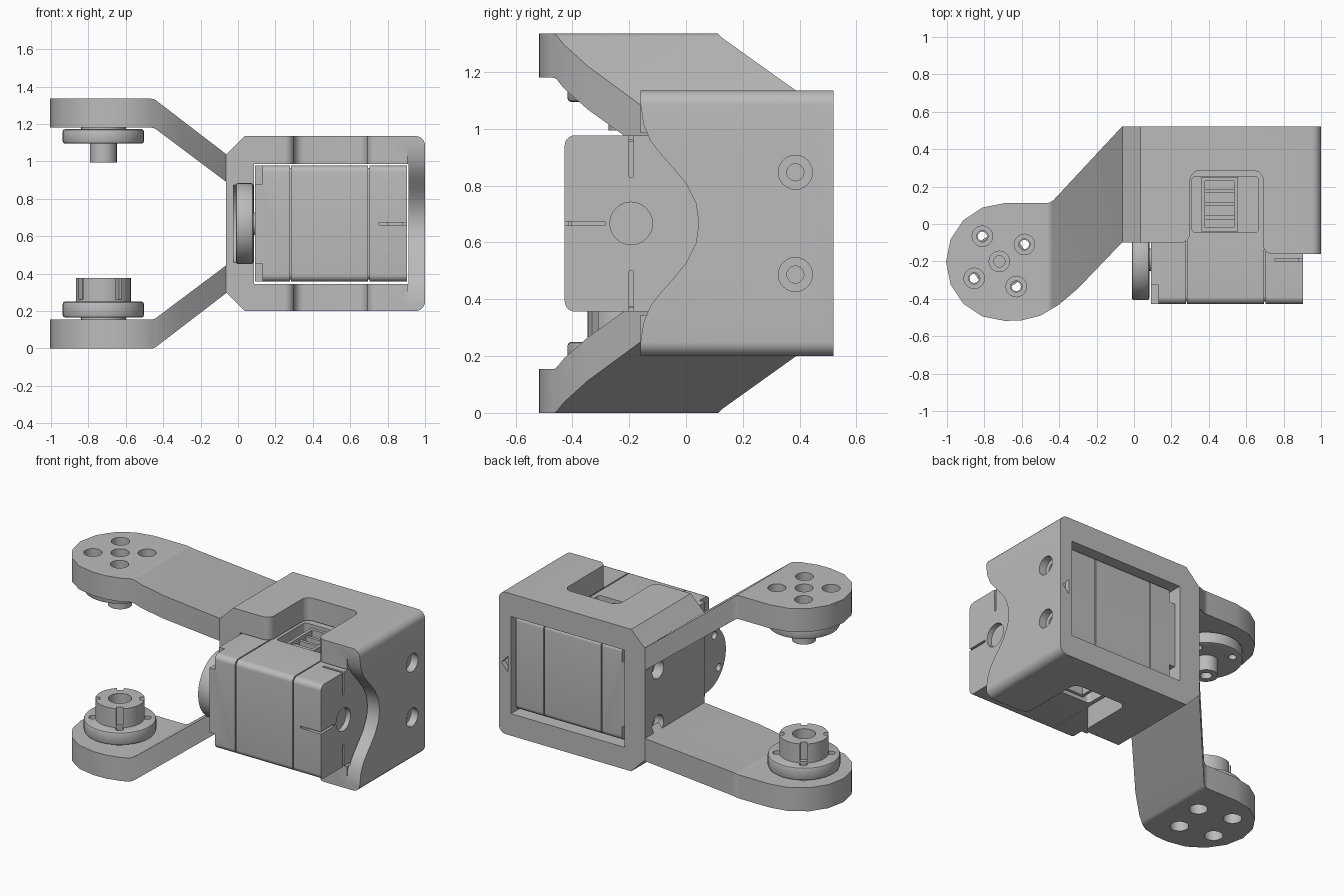
import bpy, bmesh, math
from mathutils import Vector

if "Cube" in bpy.data.objects:
    bpy.data.objects.remove(bpy.data.objects["Cube"], do_unlink=True)

grey = bpy.data.materials.new("light grey")
grey.use_nodes = True
colour = (0.5, 0.5, 0.5, 1)
grey.diffuse_color = colour
grey.node_tree.nodes["Principled BSDF"].inputs["Base Color"].default_value = colour

MID = 0.667        # height of the mirror plane
HORN = (-0.72, -0.2)
HOLE_ANGLES = [math.radians(34 + 90 * i) for i in range(4)]


def place(axis, u, v, w):
    return {"x": (w, u, v), "y": (u, w, v), "z": (u, v, w)}[axis]


def prism(name, points, axis, a, b):
    """Extrude a 2D outline along an axis from a to b."""
    bm = bmesh.new()
    rings = [[bm.verts.new(place(axis, p[0], p[1], w)) for p in points] for w in (a, b)]
    bm.faces.new(rings[0])
    bm.faces.new(rings[1])
    n = len(points)
    for i in range(n):
        j = (i + 1) % n
        bm.faces.new((rings[0][i], rings[0][j], rings[1][j], rings[1][i]))
    bmesh.ops.recalc_face_normals(bm, faces=bm.faces)
    mesh = bpy.data.meshes.new(name)
    bm.to_mesh(mesh)
    bm.free()
    mesh.materials.append(grey)
    obj = bpy.data.objects.new(name, mesh)
    bpy.context.scene.collection.objects.link(obj)
    return obj


def rounded(points, steps=5):
    """Round each corner given as (u, v, radius)."""
    out = []
    for i, p in enumerate(points):
        c = Vector(p[:2])
        r = p[2] if len(p) > 2 else 0
        if not r:
            out.append(tuple(c))
            continue
        before = (Vector(points[i - 1][:2]) - c).normalized()
        after = (Vector(points[(i + 1) % len(points)][:2]) - c).normalized()
        half = before.angle(after) / 2
        centre = c + (before + after).normalized() * (r / math.sin(half))
        s = c + before * (r / math.tan(half)) - centre
        e = c + after * (r / math.tan(half)) - centre
        for k in range(steps + 1):
            out.append(tuple(centre + s.lerp(e, k / steps).normalized() * r))
    return out


def rect(u0, u1, v0, v1, r=0):
    return rounded([(u0, v0, r), (u1, v0, r), (u1, v1, r), (u0, v1, r)])


def circle(u, v, r, n=24):
    return [(u + r * math.cos(2 * math.pi * i / n), v + r * math.sin(2 * math.pi * i / n))
            for i in range(n)]


def boolean(obj, other, operation="DIFFERENCE"):
    mod = obj.modifiers.new("cut", "BOOLEAN")
    mod.operation, mod.solver, mod.object = operation, "EXACT", other
    bpy.context.view_layer.objects.active = obj
    bpy.ops.object.modifier_apply(modifier=mod.name)
    bpy.data.objects.remove(other, do_unlink=True)


def cut(obj, points, axis, a, b):
    boolean(obj, prism("cutter", points, axis, a, b))


def bevel(obj, width):
    mod = obj.modifiers.new("bevel", "BEVEL")
    mod.width, mod.segments, mod.limit_method, mod.angle_limit = width, 2, "ANGLE", 1.0
    bpy.context.view_layer.objects.active = obj
    bpy.ops.object.modifier_apply(modifier=mod.name)


def around(u, v, r):
    return [(u + r * math.cos(t), v + r * math.sin(t)) for t in HOLE_ANGLES]


# Bracket frame: a tube open to front and back
frame = prism("bracket_frame", rounded([(-0.065, 0.3), (0.035, 0.2), (1, 0.2, 0.05),
              (1, 1.135, 0.05), (0.035, 1.135), (-0.065, 1.035)]), "y", -0.25, 0.52)
cut(frame, rect(0.085, 0.912, 0.345, 0.985), "y", -0.5, 0.8)
# stepped front edge with the cable notch
cut(frame, rounded([(-0.3, -0.5), (-0.3, -0.1), (0.3, -0.1, 0.05), (0.3, 0.285, 0.05),
                    (0.69, 0.285, 0.05), (0.69, -0.16, 0.05), (1.3, -0.16), (1.3, -0.5)]), "z", -0.5, 2)
# curved front edge of the left wall
curve = [(-0.16, 0.42), (-0.15, 0.35), (-0.125, 0.29), (-0.09, 0.245), (-0.045, 0.195),
         (0, 0.14), (0.035, 0.07), (0.045, 0)]
upper = [(y, MID + h) for y, h in curve]
lower = [(y, MID - h) for y, h in reversed(curve[:-1])]
cut(frame, [(-0.5, MID + 0.42)] + upper + lower + [(-0.5, MID - 0.42)], "x", 0.905, 1.3)
cut(frame, circle(-0.19, MID, 0.228), "x", -0.025, 0.1)
# counterbored screw holes in both side walls
for z in (MID - 0.18, MID + 0.18):
    cut(frame, circle(0.385, z, 0.06), "x", 0.95, 1.2)
    cut(frame, circle(0.385, z, 0.06), "x", -0.3, 0.0)
    cut(frame, circle(0.385, z, 0.03), "x", -0.3, 1.2)
cut(frame, [(0.935, MID - 0.05), (0.935, MID + 0.05), (0.98, MID)], "y", 0.49, 0.6)

# Arms: bent side profile trimmed by the plan outline
side = rounded([(-1.2, 1.18), (-0.45, 1.18, 0.05), (-0.03, 0.865), (-0.03, 1.01),
                (-0.065, 1.04), (-0.45, 1.335, 0.05), (-1.2, 1.335)])
lobe = [(-0.69 + 0.315 * math.cos(t), -0.203 + 0.315 * math.sin(t))
        for t in (math.pi / 2 + math.pi * i / 8 for i in range(9))]
plan = lobe + [(-0.6, -0.515), (-0.5, -0.49), (-0.4, -0.43), (-0.3, -0.345), (-0.065, -0.1),
               (0, -0.1), (0, 0.52), (-0.065, 0.52)] + rounded(
    [(-0.065, 0.52), (-0.445, 0.112, 0.06), (-0.69, 0.112)])[1:-1]
for name, flip in (("upper_arm", False), ("lower_arm", True)):
    arm = prism(name, [(x, 2 * MID - z) if flip else (x, z) for x, z in side], "y", -0.8, 0.8)
    boolean(arm, prism("outline", plan, "z", -0.5, 2), "INTERSECT")
    spots = around(*HORN, 0.162) + ([] if flip else [HORN])
    span = (-0.1, 0.095) if flip else (1.24, 1.5)
    for u, v in spots:
        cut(arm, circle(u, v, 0.055), "z", *span)
        cut(arm, circle(u, v, 0.03), "z", *((-0.1, 0.3) if flip else (1.1, 1.5)))

# Horn discs and hubs
def horn(name, axis, u, v, a, b):
    disc = prism(name, circle(u, v, 0.217, 40), axis, a, b)
    bevel(disc, 0.012)
    for p in around(u, v, 0.162):
        cut(disc, circle(*p, 0.025, 12), axis, a - 0.1, b + 0.1)
    return disc


horn("lower_horn_disc", "z", *HORN, 0.165, 0.25)
prism("lower_horn_spacer", circle(*HORN, 0.12), "z", 0.14, 0.17)
collar = prism("lower_horn_collar", circle(*HORN, 0.147, 40), "z", 0.24, 0.375)
cut(collar, circle(*HORN, 0.07), "z", 0.28, 0.5)
for t in HOLE_ANGLES:
    d, s = Vector((math.cos(t), math.sin(t))), Vector((-math.sin(t), math.cos(t))) * 0.02
    c = Vector(HORN)
    cut(collar, [c + d * 0.12 - s, c + d * 0.2 - s, c + d * 0.2 + s, c + d * 0.12 + s], "z", 0.26, 0.5)

horn("upper_horn_disc", "z", *HORN, 1.095, 1.172)
prism("upper_horn_spacer", circle(*HORN, 0.12), "z", 1.165, 1.19)
hub = prism("upper_horn_hub", circle(*HORN, 0.072), "z", 0.995, 1.1)
cut(hub, circle(*HORN, 0.035), "z", 0.9, 1.05)

horn("motor_horn_disc", "x", -0.19, MID, -0.012, 0.082)
prism("motor_shaft", circle(-0.19, MID, 0.06), "x", 0.0, 0.12)

# Motor body: three shells with thin seams around a core
Y0, Y1, Z0, Z1 = -0.427, 0.48, 0.357, 0.977
core = prism("motor_core", rect(Y0 + 0.012, Y1 - 0.012, Z0 + 0.012, Z1 - 0.012, 0.03), "x", 0.2, 0.8)
shells = [prism(n, rect(Y0, Y1, Z0, Z1, 0.035), "x", a, b) for n, a, b in (
    ("motor_gear_cover", 0.09, 0.277), ("motor_body", 0.284, 0.695), ("motor_rear_cover", 0.702, 0.903))]
gear, body, rear = shells
for y0, y1 in ((-0.6, -0.325), (0.38, 0.6)):
    for z0, z1 in ((0.2, 0.455), (0.88, 1.1)):
        cut(gear, rect(y0, y1, z0, z1), "x", 0, 0.13)

# slots and shaft recess on the rear cover
cut(rear, circle(-0.193, MID, 0.075), "x", 0.87, 1)
for z0, z1 in ((0.2, 0.5), (0.83, 1.1)):
    cut(rear, rect(-0.2, -0.185, z0, z1), "x", 0.88, 1)
cut(rear, rect(-0.6, -0.285, MID - 0.007, MID + 0.007), "x", 0.88, 1)
cut(rear, rect(0.755, 1, MID - 0.007, MID + 0.007), "y", -0.6, -0.405)
for z0, z1 in ((0.2, 0.375), (0.957, 1.1)):
    cut(rear, rect(0.755, 1, -0.2, -0.185), "z", z0, z1)

# Cable sockets above and below
for label, edge, sign in (("upper", Z1, 1), ("lower", Z0, -1)):
    for part in (body, core):
        cut(part, rect(0.31, 0.665, -0.045, 0.255, 0.02), "z", edge - sign * 0.13, edge + sign * 0.2)
    socket = prism(label + "_socket", rect(0.36, 0.555, -0.04, 0.25), "z", edge - sign * 0.14, edge - sign * 0.02)
    cut(socket, rect(0.38, 0.535, -0.02, 0.23), "z", edge - sign * 0.11, edge + sign * 0.1)
    for i in range(3):
        y = 0.035 + 0.07 * i
        prism(label + "_pin_" + str(i + 1), rect(0.375, 0.54, y - 0.01, y + 0.01), "z",
              edge - sign * 0.12, edge - sign * 0.04)

# Smooth the rounded surfaces, keep corners sharp
for obj in bpy.context.scene.objects:
    if obj.type == "MESH":
        bpy.ops.object.select_all(action="DESELECT")
        obj.select_set(True)
        bpy.context.view_layer.objects.active = obj
        bpy.ops.object.shade_smooth_by_angle(angle=math.radians(30))
